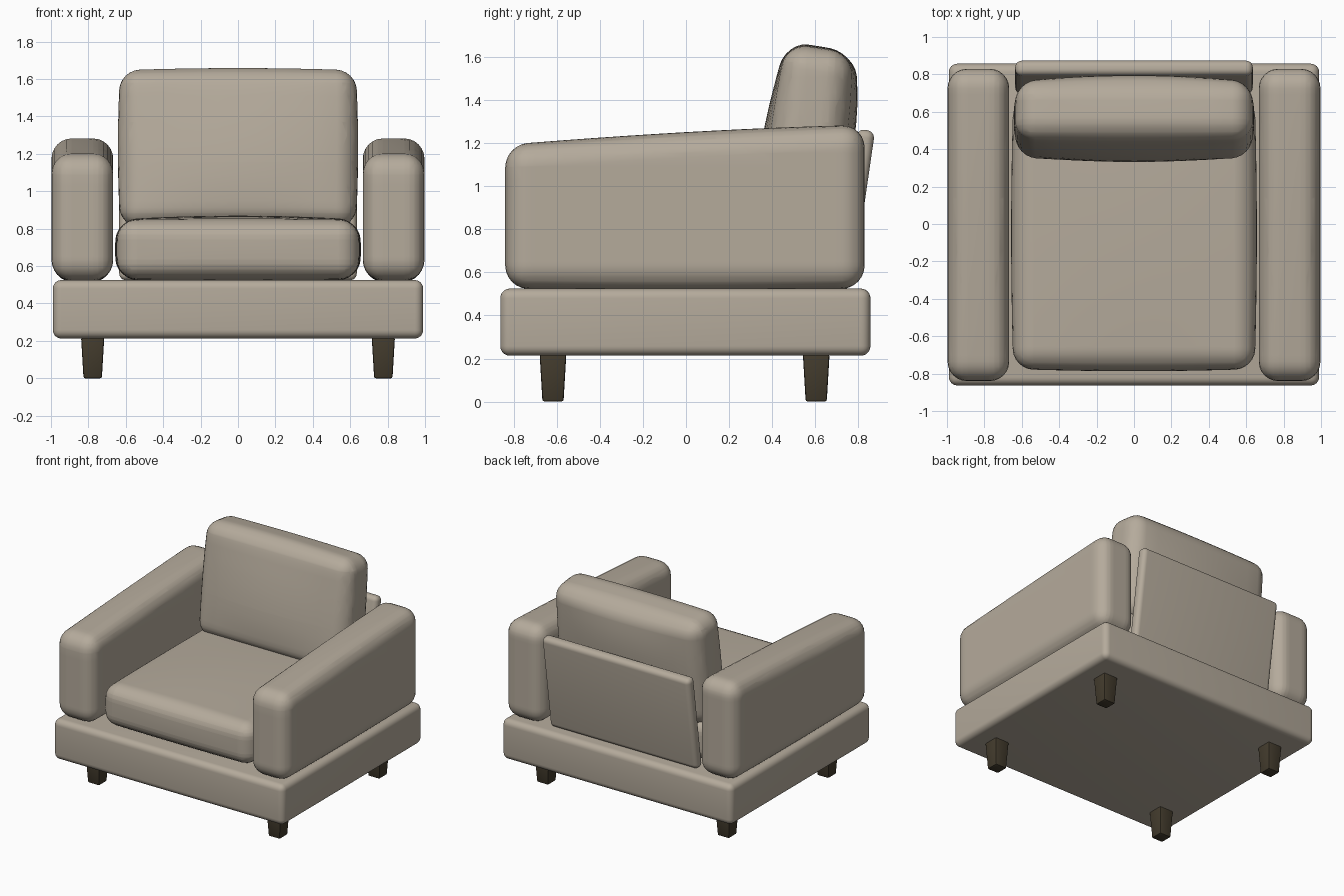
import bpy
import bmesh
from mathutils import Vector

cube = bpy.data.objects.get("Cube")
if cube:
    bpy.data.objects.remove(cube, do_unlink=True)


def make_material(name, rgb):
    mat = bpy.data.materials.new(name)
    mat.use_nodes = True
    color = (*rgb, 1.0)
    mat.diffuse_color = color
    mat.node_tree.nodes["Principled BSDF"].inputs["Base Color"].default_value = color
    return mat


fabric = make_material("beige_fabric", (0.46, 0.405, 0.33))
wood = make_material("dark_wood", (0.056, 0.044, 0.026))


def finish(name, bm, mat, smooth):
    mesh = bpy.data.meshes.new(name)
    bmesh.ops.recalc_face_normals(bm, faces=bm.faces)
    bm.to_mesh(mesh)
    bm.free()
    mesh.materials.append(mat)
    obj = bpy.data.objects.new(name, mesh)
    bpy.context.collection.objects.link(obj)
    if smooth:
        bpy.ops.object.select_all(action="DESELECT")
        obj.select_set(True)
        bpy.context.view_layer.objects.active = obj
        bpy.ops.object.shade_smooth_by_angle(angle=0.7)
    return obj


def upholstered(name, profile, x0, x1, radius, puff=(0, 0, 0)):
    """Extrude a side profile (y, z) across x, round its edges, then puff it out."""
    bm = bmesh.new()
    face = bm.faces.new([bm.verts.new((x0, y, z)) for y, z in profile])
    new = bmesh.ops.extrude_face_region(bm, geom=[face])["geom"]
    moved = [g for g in new if isinstance(g, bmesh.types.BMVert)]
    bmesh.ops.translate(bm, verts=moved, vec=(x1 - x0, 0, 0))
    bmesh.ops.recalc_face_normals(bm, faces=bm.faces)
    bmesh.ops.bevel(bm, geom=bm.edges[:], offset=radius, segments=6,
                    profile=0.5, affect="EDGES", clamp_overlap=True)
    low = Vector([min(v.co[i] for v in bm.verts) for i in range(3)])
    high = Vector([max(v.co[i] for v in bm.verts) for i in range(3)])
    mid, half = (low + high) / 2, (high - low) / 2
    if any(puff):
        # grid cuts give the broad faces enough points to curve
        cuts = 12
        for axis in range(3):
            normal = Vector([float(i == axis) for i in range(3)])
            for k in range(1, cuts):
                point = mid + normal * half[axis] * (2 * k / cuts - 1)
                bmesh.ops.bisect_plane(bm, geom=bm.verts[:] + bm.edges[:] + bm.faces[:],
                                       plane_co=point, plane_no=normal, dist=0.0005)
        for v in bm.verts:
            t = [(v.co[i] - mid[i]) / half[i] for i in range(3)]
            fade = [max(0, 1 - a * a) for a in t]
            for i in range(3):
                v.co[i] += puff[i] * t[i] * fade[i - 1] * fade[i - 2]
    return finish(name, bm, fabric, True)


def box_profile(y0, y1, z0, z1):
    return [(y0, z0), (y1, z0), (y1, z1), (y0, z1)]


# Base plinth
upholstered("base", box_profile(-0.863, 0.857, 0.213, 0.525), -0.99, 0.99, 0.045)

# Sloping arms
arm_side = [(-0.84, 0.527), (0.83, 0.527), (0.83, 1.285), (-0.84, 1.193)]
for side, x0, x1 in (("left", 0.667, 0.997), ("right", -0.997, -0.667)):
    upholstered(side + "_arm", arm_side, x0, x1, 0.105, (0, 0, 0.014))

# Seat cushion
upholstered("seat_cushion", box_profile(-0.775, 0.68, 0.53, 0.848),
            -0.645, 0.645, 0.105, (0.012, 0.012, 0.022))

# Reclined back cushion
upholstered("back_cushion", [(0.345, 0.81), (0.69, 0.81), (0.772, 1.62), (0.462, 1.66)],
            -0.63, 0.63, 0.105, (0.012, 0.06, 0.012))

# Reclined rear panel
upholstered("back_panel", [(0.69, 0.525), (0.772, 0.525), (0.878, 1.255), (0.797, 1.268)],
            -0.635, 0.635, 0.035)

# Tapered legs
for end, y in (("front", -0.618), ("rear", 0.605)):
    for side, x in (("left", 0.777), ("right", -0.777)):
        bm = bmesh.new()
        bmesh.ops.create_cube(bm, size=1)
        for v in bm.verts:
            width = 0.124 if v.co.z > 0 else 0.098
            v.co = (x + v.co.x * width, y + v.co.y * width, 0.22 * (v.co.z + 0.5))
        bmesh.ops.bevel(bm, geom=bm.edges[:], offset=0.01, segments=2,
                        profile=0.5, affect="EDGES")
        finish(end + "_" + side + "_leg", bm, wood, True)
